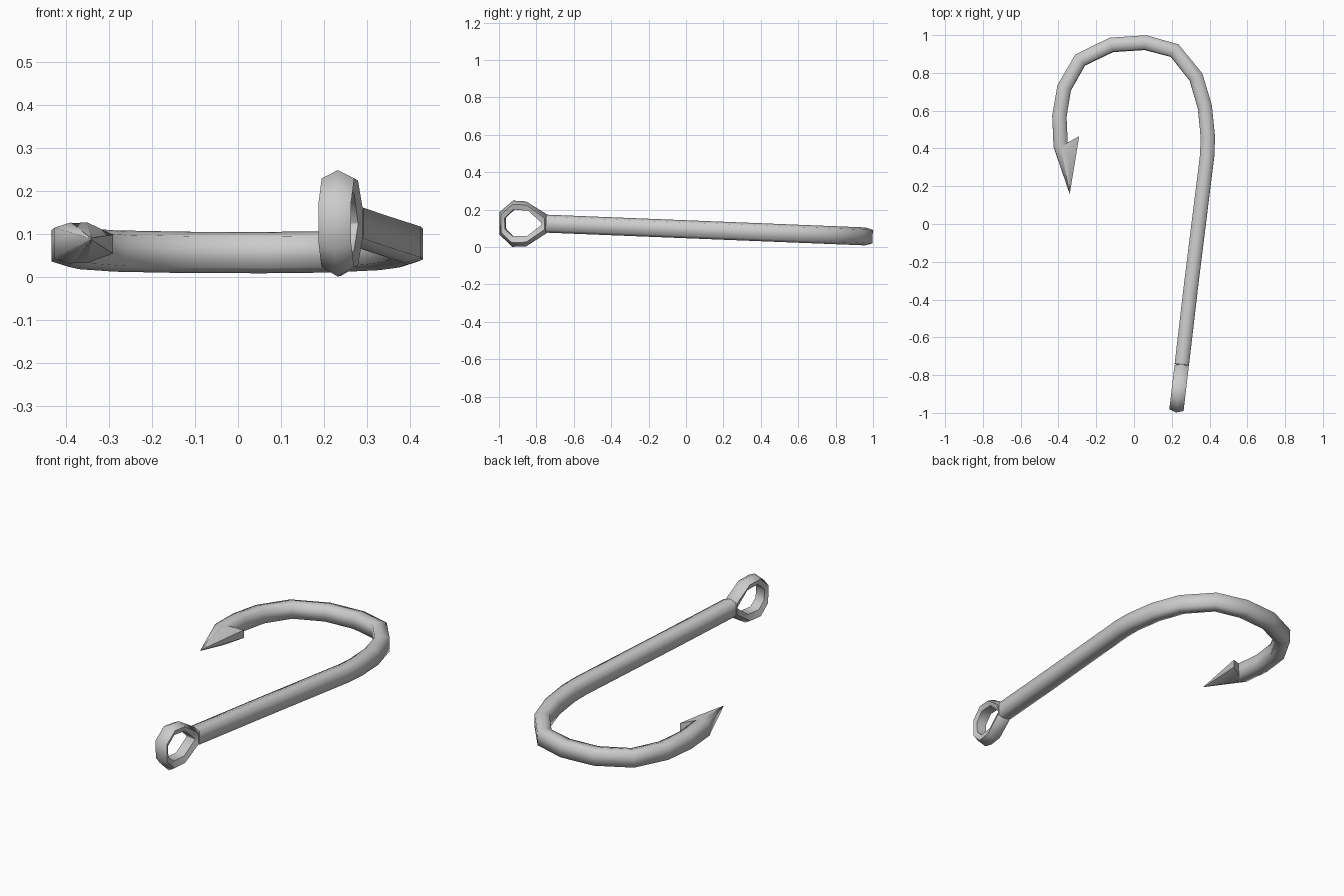
import bpy, bmesh
from mathutils import Vector

cube = bpy.data.objects.get("Cube")
if cube:
    bpy.data.objects.remove(cube, do_unlink=True)

steel = bpy.data.materials.new("grey steel")
steel.use_nodes = True
grey = (0.6, 0.6, 0.6, 1)
steel.diffuse_color = grey
steel.node_tree.nodes["Principled BSDF"].inputs["Base Color"].default_value = grey

HALF_W, HALF_H, SHOULDER = 0.038, 0.048, 0.036


def plane_z(y):
    """Height of the gently sloping plane the wire lies in."""
    return 0.095 - 0.04 * y


def finish(bm, name, angle):
    bmesh.ops.recalc_face_normals(bm, faces=bm.faces)
    mesh = bpy.data.meshes.new(name)
    bm.to_mesh(mesh)
    bm.free()
    mesh.materials.append(steel)
    ob = bpy.data.objects.new(name, mesh)
    bpy.context.collection.objects.link(ob)
    bpy.ops.object.select_all(action='DESELECT')
    ob.select_set(True)
    bpy.context.view_layer.objects.active = ob
    bpy.ops.object.shade_smooth_by_angle(angle=angle)
    return ob


def loft(sections, closed):
    """Join equal rings of points with quads."""
    bm = bmesh.new()
    rings = [[bm.verts.new(p) for p in s] for s in sections]
    n = len(rings[0])
    pairs = list(zip(rings, rings[1:]))
    if closed:
        pairs.append((rings[-1], rings[0]))
    else:
        bm.faces.new(rings[0])
        bm.faces.new(rings[-1])
    for a, b in pairs:
        for i in range(n):
            j = (i + 1) % n
            bm.faces.new((a[i], a[j], b[j], b[i]))
    return bm


# Shank, bend and point: a six-sided wire swept along the hook path
path = [(0.253, -0.745), (0.305, -0.3), (0.387, 0.36), (0.391, 0.46), (0.375, 0.62),
        (0.328, 0.778), (0.215, 0.918), (0.06, 0.96), (-0.12, 0.948),
        (-0.285, 0.868), (-0.37, 0.72), (-0.395, 0.57), (-0.388, 0.41),
        (-0.34, 0.16)]
pts = [Vector((x, y, plane_z(y))) for x, y in path]
up = Vector((0, 0.04, 1)).normalized()
profile = [(0, HALF_H), (HALF_W, SHOULDER), (HALF_W, -SHOULDER),
           (0, -HALF_H), (-HALF_W, -SHOULDER), (-HALF_W, SHOULDER)]
sections = []
for i, p in enumerate(pts):
    before = (p - pts[i - 1]).normalized() if i else Vector()
    after = (pts[i + 1] - p).normalized() if i < len(pts) - 1 else Vector()
    if i == len(pts) - 2:
        after = Vector()
    side = (before + after).normalized().cross(up)
    size = 0.02 if i == len(pts) - 1 else 1
    sections.append([p + (side * u + up * v) * size for u, v in profile])
finish(loft(sections, False), "hook_wire", 1.4)

# Barb: a wedge flaring from the point towards the inside of the bend
bm = bmesh.new()
for x, y, h in [(-0.34, 0.16, 0.002), (-0.29, 0.465, 0.022), (-0.345, 0.43, 0.036),
                (-0.35, 0.38, 0.047), (-0.39, 0.41, 0.046)]:
    for s in (-1, 1):
        bm.verts.new((x, y, plane_z(y) + s * h))
bmesh.ops.convex_hull(bm, input=bm.verts)
finish(bm, "barb", 0.7)

# Eye: outer and inner outlines in the shank's upright plane (y, z)
outer = [(-0.998, 0.185), (-0.925, 0.248), (-0.855, 0.244), (-0.74, 0.172),
         (-0.74, 0.077), (-0.855, 0.003), (-0.93, 0.001), (-0.996, 0.065)]
inner = [(-0.967, 0.155), (-0.92, 0.2), (-0.84, 0.194), (-0.768, 0.127),
         (-0.768, 0.119), (-0.845, 0.06), (-0.925, 0.058), (-0.964, 0.095)]
across = Vector((1, -0.118, 0)).normalized()


def on_plane(yz):
    return Vector((0.253 + 0.118 * (yz[0] + 0.745), yz[0], yz[1]))


sections = []
for o, i in zip(outer, inner):
    o, i = on_plane(o), on_plane(i)
    mid = o.lerp(i, 0.4)
    sections.append([o, mid + across * HALF_W, i + across * 0.028,
                     i - across * 0.028, mid - across * HALF_W])
finish(loft(sections, True), "eye_ring", 1.0)
